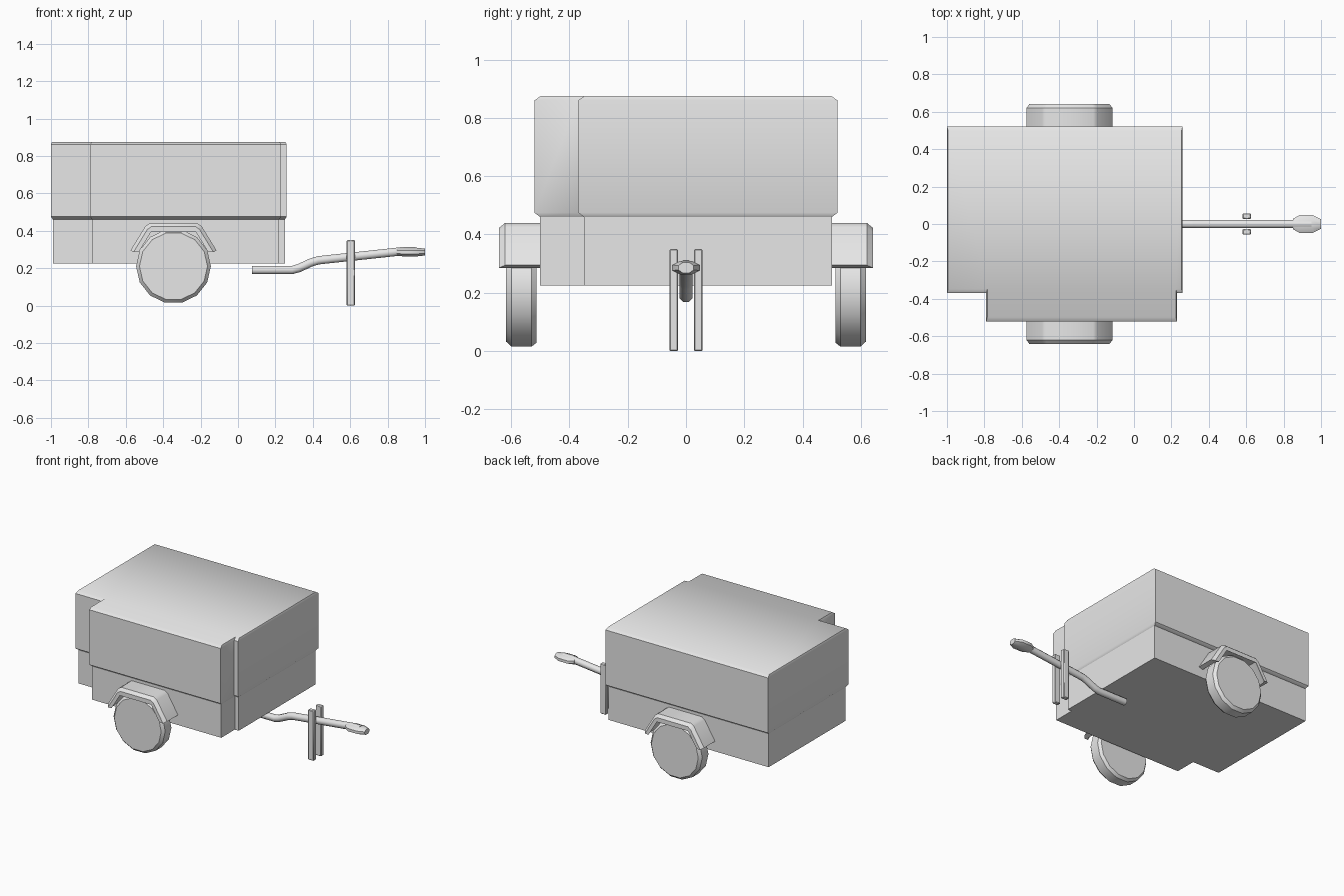
import bpy, bmesh, math
from mathutils import Vector

cube = bpy.data.objects.get("Cube")
if cube:
    bpy.data.objects.remove(cube, do_unlink=True)

grey = bpy.data.materials.new("plain_grey")
grey.use_nodes = True
grey.diffuse_color = (0.8, 0.8, 0.8, 1)
grey.node_tree.nodes["Principled BSDF"].inputs["Base Color"].default_value = (0.8, 0.8, 0.8, 1)


def loft(name, rings, bevel=0, angle=35, limit=30):
    """Skin a list of equal rings, cap both ends, then bevel and shade."""
    bm = bmesh.new()
    loops = [[bm.verts.new(p) for p in ring] for ring in rings]
    n = len(loops[0])
    for a, b in zip(loops, loops[1:]):
        for i in range(n):
            j = (i + 1) % n
            bm.faces.new((a[i], a[j], b[j], b[i]))
    bm.faces.new(loops[0][::-1])
    bm.faces.new(loops[-1])
    bmesh.ops.recalc_face_normals(bm, faces=bm.faces)
    mesh = bpy.data.meshes.new(name)
    bm.to_mesh(mesh)
    bm.free()
    mesh.materials.append(grey)
    obj = bpy.data.objects.new(name, mesh)
    bpy.context.collection.objects.link(obj)
    if bevel:
        mod = obj.modifiers.new("Bevel", "BEVEL")
        mod.width = bevel
        mod.segments = 1
        mod.limit_method = "ANGLE"
        mod.angle_limit = math.radians(limit)
    bpy.ops.object.select_all(action="DESELECT")
    obj.select_set(True)
    bpy.context.view_layer.objects.active = obj
    bpy.ops.object.shade_smooth_by_angle(angle=math.radians(angle))
    return obj


# Body: notched plan, narrower tub below, wider cover above
def plan(z, dx, dy):
    left, right, front, back, notch = -1 + dx, 0.26 - dx, -0.52 + dy, 0.52 - dy, -0.37 + dy
    return [(left, notch, z), (-0.79 + dx, notch, z), (-0.79 + dx, front, z),
            (0.23 - dx, front, z), (0.23 - dx, notch, z), (right, notch, z),
            (right, back, z), (left, back, z)]


loft("body_tub", [plan(0.225, 0.01, 0.02), plan(0.47, 0.01, 0.02)])
loft("body_cover", [plan(0.46, 0.01, 0.02), plan(0.475, 0, 0),
                    plan(0.86, 0, 0), plan(0.875, 0.006, 0.022)], angle=50)

# Wheels and mudguards on both sides
AXLE_X, AXLE_Z, SIDES = -0.345, 0.21, 14


def wheel_ring(y, r):
    return [(AXLE_X + r * math.cos(math.tau * i / SIDES), y,
             AXLE_Z + r * math.sin(math.tau * i / SIDES)) for i in range(SIDES)]


half_guard = [(0.2, 0.285), (0.23, 0.295), (0.15, 0.425), (0.127, 0.44)]
half_inner = [(0.13, 0.41)]
right_half = half_inner + half_guard
guard = [(AXLE_X + x, z) for x, z in right_half]
guard += [(AXLE_X - x, z) for x, z in reversed(right_half)]

for side, s in (("left", 1), ("right", -1)):
    loft(side + "_wheel", [wheel_ring(s * y, r) for y, r in
                           ((0.512, 0.185), (0.53, 0.2), (0.598, 0.2), (0.617, 0.182))])
    # outer edge of the mudguard tapers slightly into a chamfer
    rings = [[(x, s * y, z) for x, z in guard] for y in (0.49, 0.62)]
    rings.append([(AXLE_X + (x - AXLE_X) * 0.93, s * 0.642, max(z - 0.018, 0.285))
                  for x, z in guard])
    loft(side + "_mudguard", rings)

# Drawbar: octagonal tube swept along a bent path
path = [Vector((x, 0, z)) for x, z in
        ((0.075, 0.19), (0.29, 0.19), (0.325, 0.2), (0.39, 0.23), (0.43, 0.242),
         (0.83, 0.285), (0.87, 0.29), (0.95, 0.29))]
rings = []
for i, p in enumerate(path):
    t = (path[min(i + 1, len(path) - 1)] - path[max(i - 1, 0)]).normalized()
    up = Vector((-t.z, 0, t.x))
    rings.append([p + up * 0.024 * math.sin(a) + Vector((0, 0.024 * math.cos(a), 0))
                  for a in (math.tau * (k + 0.5) / 8 for k in range(8))])
loft("drawbar", rings, angle=50)

# Coupling head: flattened octagonal bulb
loft("coupling_head", [[(x, w * math.cos(a), 0.286 + h * math.sin(a))
                        for a in (math.tau * (k + 0.5) / 8 for k in range(8))]
                       for x, w, h in ((0.85, 0.03, 0.022), (0.885, 0.052, 0.025),
                                       (0.955, 0.052, 0.025), (1.0, 0.028, 0.02))], angle=50)

# Pair of support legs either side of the drawbar
for side, s in (("left", 1), ("right", -1)):
    loft(side + "_support_leg",
         [[(0.603 + dx * 0.022, s * 0.042 + dy * 0.015, z)
           for dx, dy in ((-1, -1), (1, -1), (1, 1), (-1, 1))] for z in (0, 0.35)],
         bevel=0.004)
